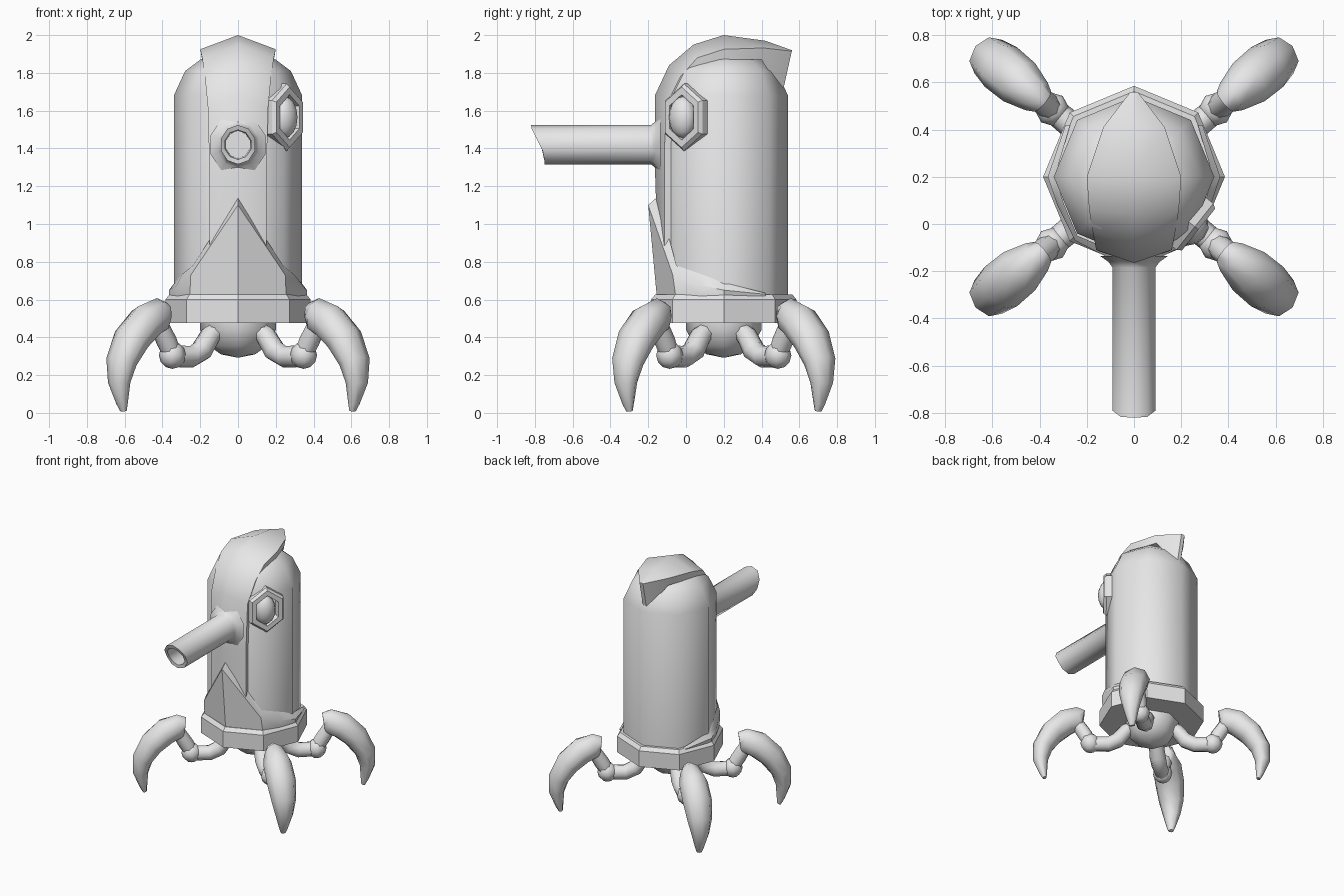
import bpy, bmesh, math
from mathutils import Vector, Matrix

if "Cube" in bpy.data.objects:
    bpy.data.objects.remove(bpy.data.objects["Cube"])

CY = 0.2                      # body axis sits behind the origin
grey = bpy.data.materials.new("light_grey")
grey.diffuse_color = (0.8, 0.8, 0.8, 1)
grey.use_nodes = True
grey.node_tree.nodes["Principled BSDF"].inputs["Base Color"].default_value = grey.diffuse_color


def finish(name, bm, angle=50):
    bmesh.ops.remove_doubles(bm, verts=bm.verts, dist=1e-5)
    bmesh.ops.recalc_face_normals(bm, faces=bm.faces)
    me = bpy.data.meshes.new(name)
    bm.to_mesh(me)
    bm.free()
    me.materials.append(grey)
    ob = bpy.data.objects.new(name, me)
    bpy.context.collection.objects.link(ob)
    bpy.ops.object.select_all(action='DESELECT')
    ob.select_set(True)
    bpy.context.view_layer.objects.active = ob
    bpy.ops.object.shade_smooth_by_angle(angle=math.radians(angle))
    return ob


def skin(bm, loops, closed=True, caps=True):
    """Bridge a list of equally long point loops."""
    rows = [[bm.verts.new(p) for p in loop] for loop in loops]
    n = len(rows[0])
    for a, b in zip(rows, rows[1:]):
        for i in range(n if closed else n - 1):
            j = (i + 1) % n
            bm.faces.new((a[i], a[j], b[j], b[i]))
    if caps:
        bm.faces.new(rows[0])
        bm.faces.new(rows[-1])
    return rows


def lathe(name, profile, sides=8, angle=50):
    bm = bmesh.new()
    skin(bm, [[(max(r, 1e-3) * math.sin(t), CY - max(r, 1e-3) * math.cos(t), z)
               for t in [2 * math.pi * i / sides for i in range(sides)]]
              for r, z in profile])
    return finish(name, bm, angle)


# Body, base ring and belly
lathe("body", [(.34, .55), (.34, 1.68), (.28, 1.81), (.2, 1.87), (0, 1.93)])
lathe("base_ring", [(.385, .475), (.385, .6), (.362, .628), (.3, .628)], angle=20)
lathe("belly", [(.2, .5), (.2, .44), (.155, .355), (.09, .31), (0, .292)])

# Crest: centre y, z, half width, edge y, z, inner edge y, z
crest = [(-.15, .85, .15, -.115, .85, -.07, .85),
         (-.163, 1.25, .15, -.115, 1.25, -.07, 1.25),
         (-.165, 1.68, .16, -.11, 1.62, -.06, 1.62),
         (-.09, 1.84, .175, -.03, 1.78, .0, 1.74),
         (.04, 1.95, .19, .06, 1.88, .07, 1.83),
         (.2, 2.0, .2, .2, 1.925, .2, 1.87),
         (.42, 1.97, .13, .41, 1.932, .4, 1.87),
         (.56, 1.92, .015, .56, 1.915, .51, 1.69)]
bm = bmesh.new()
skin(bm, [[(-w * .95, iy, iz), (-w, ey, ez), (0, cy, cz), (w, ey, ez), (w * .95, iy, iz)]
          for cy, cz, w, ey, ez, iy, iz in crest])
finish("crest", bm, 45)

# Chest plate: outer top, inner top and bottom point of each station
chest = [((0, -.2, 1.1), (0, -.15, 1.145), (0, -.155, .62)),
         ((.25, -.07, .73), (.24, -.05, .78), (.255, -.055, .62)),
         ((.325, .08, .675), (.295, .08, .735), (.32, .08, .62)),
         ((.365, .2, .65), (.335, .2, .69), (.365, .2, .62)),
         ((.29, .42, .628), (.27, .42, .635), (.28, .42, .62))]
chest = [[(-p[0], p[1], p[2]) for p in s] for s in reversed(chest[1:])] + chest
bm = bmesh.new()
skin(bm, [[i, o, b] for o, i, b in chest], closed=False, caps=False)
finish("chest_plate", bm, 32)

# Snout tube: flared foot, outer wall, slanted lip and hollow bore
bm = bmesh.new()
loops = []
for r, y, slant in ((.16, -.135, 0), (.12, -.16, 0), (.1, -.185, 0), (.1, -.775, 1),
                    (.075, -.775, 1), (.07, -.5, 0)):
    ring = []
    for i in range(10):
        t = 2 * math.pi * i / 10
        x, z = r * .95 * math.sin(t), r * 1.04 * math.cos(t)
        tip = -max(-.025, min(.045, z * .5)) if slant else 0
        ring.append((x, y + tip, 1.42 + z))
    loops.append(ring)
skin(bm, loops)
finish("snout", bm, 40)

# Single eye: hexagonal rim and eyeball, facing front right
out = Vector((.78, -.62, 0)).normalized()
side = Vector((.62, .78, 0)).normalized()
eye = Vector((.25, -.005, 1.565))
bm = bmesh.new()
skin(bm, [[eye + out * d + side * (w * math.sin(i * math.pi / 3)) +
           Vector((0, 0, h * math.cos(i * math.pi / 3))) for i in range(6)]
          for w, h, d in ((.145, .178, -.09), (.145, .178, .01), (.13, .16, .03),
                          (.095, .12, .03), (.085, .11, -.04))])
finish("eye_rim", bm, 25)
bm = bmesh.new()
bmesh.ops.create_uvsphere(bm, u_segments=12, v_segments=8, radius=1)
basis = Matrix((side, out, Vector((0, 0, 1)))).transposed()
for v in bm.verts:
    v.co = eye - side * .012 + out * .005 + basis @ Vector((v.co.x * .078, v.co.y * .065, v.co.z * .11))
finish("eyeball", bm, 60)


def sweep(bm, stations, sides=8):
    """Elliptical rings along a path in the x-z plane: x, z, in-plane and cross radius."""
    loops = []
    for k, (x, z, a, b) in enumerate(stations):
        p, q = stations[max(k - 1, 0)], stations[min(k + 1, len(stations) - 1)]
        d = Vector((q[0] - p[0], 0, q[1] - p[1])).normalized()
        n = Vector((-d.z, 0, d.x))
        loops.append([Vector((x, 0, z)) + n * (a * math.cos(t)) + Vector((0, b * math.sin(t), 0))
                      for t in [2 * math.pi * i / sides for i in range(sides)]])
    skin(bm, loops)


# Legs: thigh, knee ball, shin and claw, one on each diagonal
thigh = [(.13, .44, .05, .05), (.19, .41, .055, .055), (.25, .33, .06, .06),
         (.32, .297, .058, .058), (.42, .3, .058, .055)]
shin = [(.45, .31, .05, .05), (.49, .38, .055, .055), (.55, .48, .05, .05)]
claw = [(.5, .51, .075, .055), (.535, .515, .095, .075), (.63, .48, .1, .105), (.73, .39, .092, .108),
        (.8, .27, .075, .092), (.815, .16, .055, .065), (.795, .05, .028, .034), (.785, .01, .015, .02)]
for fb, front in (("front", -1), ("back", 1)):
    for lr, sx in (("left", -1), ("right", 1)):
        ang = math.atan2(front * math.sin(math.radians(39.5)), sx * math.cos(math.radians(39.5)))
        place = Matrix.Translation((0, CY, 0)) @ Matrix.Rotation(ang, 4, 'Z')
        for part, path in (("thigh", thigh), ("shin", shin), ("claw", claw)):
            bm = bmesh.new()
            sweep(bm, path)
            bm.transform(place)
            finish(f"{fb}_{lr}_{part}", bm, 55)
        bm = bmesh.new()
        bmesh.ops.create_uvsphere(bm, u_segments=8, v_segments=6, radius=.072)
        bm.transform(place @ Matrix.Translation((.45, 0, .305)))
        finish(f"{fb}_{lr}_knee", bm, 60)
